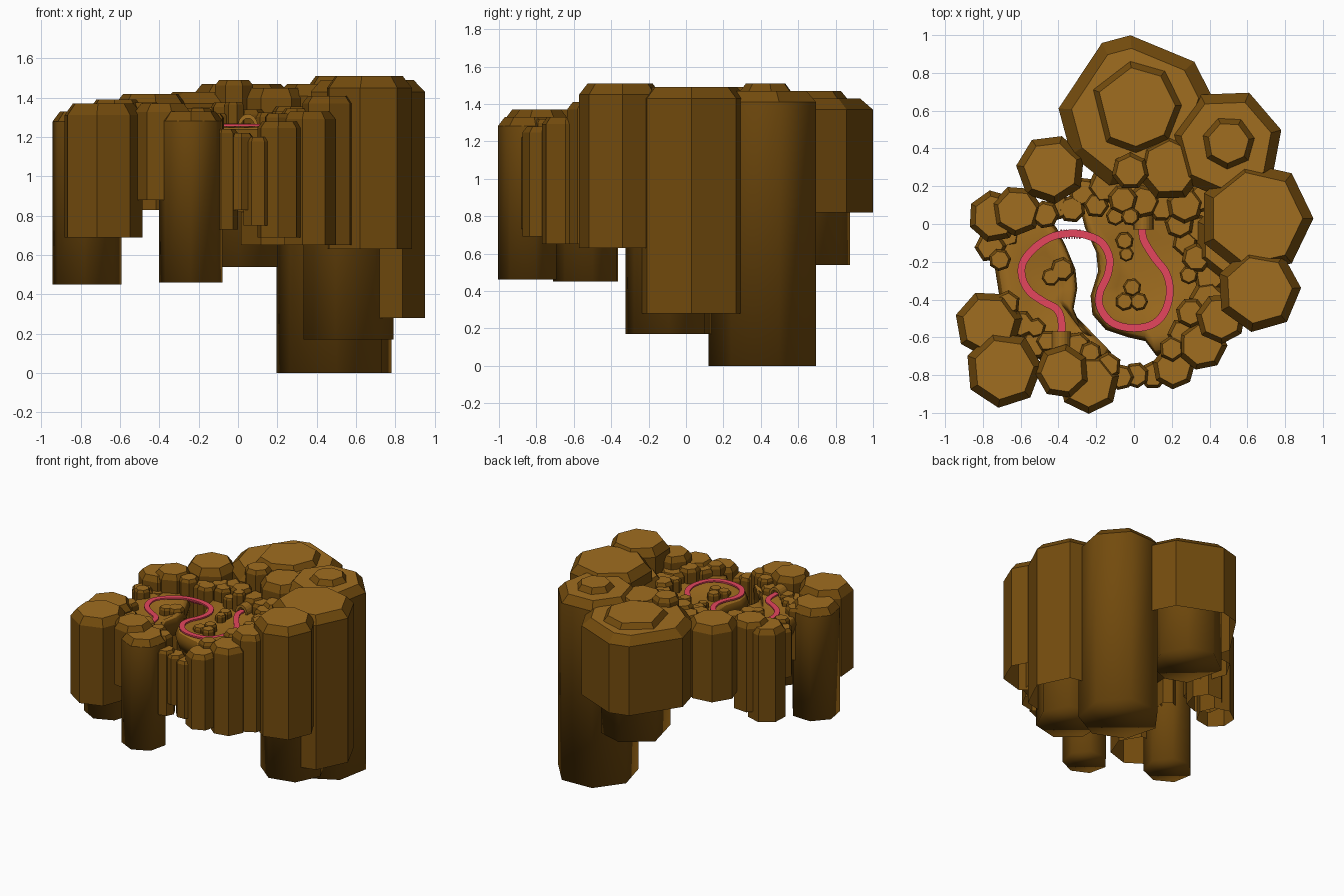
import bpy, bmesh, math, random
from mathutils import Vector

random.seed(4)
cube = bpy.data.objects.get("Cube")
if cube:
    bpy.data.objects.remove(cube, do_unlink=True)


def make_material(name, color):
    mat = bpy.data.materials.new(name)
    mat.use_nodes = True
    mat.diffuse_color = color
    mat.node_tree.nodes["Principled BSDF"].inputs["Base Color"].default_value = color
    return mat


WALL = make_material("dark_wall_rock", (0.17, 0.07, 0.004, 1))
TOP = make_material("light_top_rock", (0.35, 0.153, 0.014, 1))
TRAIL = make_material("red_trail", (0.78, 0.062, 0.11, 1))


def finish(bm, name, *mats):
    bmesh.ops.recalc_face_normals(bm, faces=bm.faces[:])
    mesh = bpy.data.meshes.new(name)
    bm.to_mesh(mesh)
    bm.free()
    for mat in mats:
        mesh.materials.append(mat)
    obj = bpy.data.objects.new(name, mesh)
    bpy.context.collection.objects.link(obj)
    return obj


def bridge_rings(bm, rings):
    faces = []
    for low, high in zip(rings, rings[1:]):
        count = len(low)
        for i in range(count):
            j = (i + 1) % count
            faces.append(bm.faces.new((low[i], low[j], high[j], high[i])))
    return faces


def regular(turn, sides=7):
    return [turn + 360 * i / sides for i in range(sides)]


def column(name, x, y, radius, top, bottom, angles, soft=False):
    """Chamfered prism with a light top: an open faceted shell, or a soft one with a base."""
    chamfer = min(0.02 + radius * 0.12, radius * 0.22)
    drop = min(chamfer * 1.3, 0.06)
    bm = bmesh.new()
    rings = []
    for r, z in ((radius, bottom), (radius, top - drop), (radius - chamfer, top)):
        rings.append([bm.verts.new((x + r * math.cos(math.radians(a)),
                                    y + r * math.sin(math.radians(a)), z)) for a in angles])
    walls = bridge_rings(bm, rings[:2])
    bridge_rings(bm, rings[1:])
    bm.faces.new(rings[-1]).material_index = 1
    if soft:
        for face in walls + [bm.faces.new(rings[0])]:
            face.smooth = True
    return finish(bm, name, WALL, TOP)


# The big back tower and its raised core have uneven sides
column("back_tower", 0.01, 0.59, 0.41, 1.43, 0.82, (13, 41, 94, 116, 177, 213, 250, 310))
column("back_tower_core", 0.01, 0.62, 0.26, 1.47, 0.54, (2, 51, 97, 158, 230, 270, 315), True)

# Deep supporting columns: x, y, radius, top, bottom, turn
soft_columns = {
    "back_right_foot": (0.49, 0.42, 0.30, 1.47, 0.0, 15),
    "inner_support": (0.55, -0.09, 0.24, 1.36, 0.17, 0),
    "front_outer_pillar": (-0.77, -0.53, 0.18, 1.33, 0.45, 10),
    "front_hanging_pillar": (-0.24, -0.84, 0.165, 1.33, 0.46, -90),
}
for name, (*size, turn) in soft_columns.items():
    column(name, *size, regular(turn), True)

# Faceted cliff columns around the rim
cliff_columns = {
    "back_right_cap": (0.50, 0.43, 0.14, 1.51, 1.3, 10),
    "side_tower": (0.645, 0.03, 0.305, 1.49, 0.28, 0),
    "side_front_tower": (0.66, -0.35, 0.225, 1.51, 0.63, 3),
    "back_inner_block": (0.19, 0.30, 0.18, 1.45, 0.65, 40),
    "back_small_cap": (-0.02, 0.28, 0.10, 1.49, 0.9, 90),
    "back_far_block": (-0.44, 0.29, 0.185, 1.42, 0.83, 20),
    "far_side_block": (-0.62, 0.07, 0.135, 1.39, 0.69, 60),
    "far_side_outer_block": (-0.74, 0.04, 0.14, 1.36, 0.63, 100),
    "front_corner_tower": (-0.69, -0.77, 0.205, 1.37, 0.69, 5),
    "front_tunnel_block": (-0.38, -0.78, 0.145, 1.37, 0.88, 30),
    "front_step_tiny": (-0.07, -0.81, 0.07, 1.24, 0.73, 0),
    "front_step_thin": (0.01, -0.8, 0.07, 1.22, 0.83, 20),
    "front_step_small": (0.10, -0.8, 0.075, 1.2, 0.75, 40),
    "front_step_medium": (0.21, -0.76, 0.115, 1.28, 0.69, 10),
    "front_step_large": (0.36, -0.64, 0.135, 1.33, 0.65, 50),
    "front_step_tall": (0.46, -0.50, 0.135, 1.41, 0.65, 15),
}
for name, (*size, turn) in cliff_columns.items():
    column(name, *size, regular(turn))

# Small stones packed round the basin: x, y, radius
back_stones = [
    (-0.27, 0.17, 0.08), (-0.15, 0.2, 0.1), (-0.2, 0.1, 0.07), (-0.33, 0.08, 0.075),
    (-0.47, 0.05, 0.075), (-0.4, 0.09, 0.07), (-0.06, 0.13, 0.08), (0.05, 0.12, 0.09),
    (0.15, 0.09, 0.08), (0.27, 0.1, 0.1), (0.36, 0.14, 0.08), (-0.1, 0.04, 0.05),
    (-0.02, 0.04, 0.05),
]
side_stones = [
    (0.24, 0.0, 0.08), (0.27, -0.1, 0.07), (0.34, -0.03, 0.08), (0.33, -0.18, 0.08),
    (0.4, -0.28, 0.09), (0.29, -0.27, 0.05), (0.39, -0.4, 0.1), (0.3, -0.47, 0.08),
    (0.26, -0.58, 0.085), (0.2, -0.66, 0.07), (0.42, -0.18, 0.08),
]
far_stones = [
    (-0.76, -0.12, 0.085), (-0.71, -0.19, 0.06), (-0.67, -0.06, 0.07), (-0.67, -0.42, 0.07),
    (-0.6, -0.53, 0.075), (-0.52, -0.55, 0.055), (-0.46, -0.62, 0.06), (-0.3, -0.64, 0.07),
    (-0.23, -0.68, 0.06), (-0.14, -0.75, 0.075), (-0.53, -0.64, 0.08), (-0.66, -0.5, 0.07),
]
for group, stones, height in (("back_stone", back_stones, 1.35),
                              ("side_stone", side_stones, 1.33),
                              ("far_stone", far_stones, 1.28)):
    for x, y, radius in stones:
        column(group, x, y, radius, height + random.uniform(-0.03, 0.04), 0.9,
               regular(random.uniform(0, 60), 6 + random.randrange(2)))

# Loose stones standing on the basin floors
floor_stones = [
    (-0.38, -0.24, 0.065), (-0.44, -0.28, 0.05), (-0.01, -0.335, 0.05),
    (-0.05, -0.41, 0.05), (0.025, -0.41, 0.05), (-0.05, -0.09, 0.05), (-0.04, -0.16, 0.04),
]
for x, y, radius in floor_stones:
    column("floor_stone", x, y, radius, 1.27, 1.17, regular(random.uniform(0, 60)))


def basin(name, outline):
    """Smooth dished slab that falls away darkly at its edge."""
    bm = bmesh.new()
    cx = sum(p[0] for p in outline) / len(outline)
    cy = sum(p[1] for p in outline) / len(outline)
    rings = []
    for s, z in ((0.9, 1.1), (1, 1.19), (0.93, 1.24), (0.75, 1.25), (0.45, 1.225), (0.2, 1.215)):
        rings.append([bm.verts.new((cx + (x - cx) * s, cy + (y - cy) * s, z)) for x, y in outline])
    bridge_rings(bm, rings[:3])
    bm.faces.new(rings[0])
    for face in bridge_rings(bm, rings[2:]) + [bm.faces.new(rings[-1])]:
        face.material_index = 1
    for face in bm.faces:
        face.smooth = True
    return finish(bm, name, WALL, TOP)


basin("far_basin_floor", [
    (-0.41, -0.02), (-0.36, -0.12), (-0.31, -0.24), (-0.3, -0.34), (-0.32, -0.45),
    (-0.26, -0.59), (-0.12, -0.68), (-0.17, -0.78), (-0.45, -0.75), (-0.68, -0.6),
    (-0.71, -0.4), (-0.75, -0.15), (-0.74, 0.04), (-0.5, 0.09)])
basin("near_basin_floor", [
    (-0.3, 0.14), (-0.26, -0.02), (-0.2, -0.15), (-0.19, -0.25), (-0.23, -0.38),
    (-0.22, -0.48), (-0.15, -0.56), (-0.03, -0.6), (0.06, -0.62), (0.12, -0.7),
    (0.32, -0.66), (0.49, -0.4), (0.51, -0.1), (0.4, 0.17), (0.0, 0.24)])

# Winding trail ribbon
trail_points = [
    (0.045, 0.0), (0.05, -0.08), (0.11, -0.18), (0.17, -0.26), (0.19, -0.36), (0.16, -0.47),
    (0.09, -0.535), (-0.02, -0.55), (-0.12, -0.52), (-0.18, -0.44), (-0.18, -0.36),
    (-0.14, -0.27), (-0.13, -0.18), (-0.17, -0.1), (-0.25, -0.06), (-0.34, -0.05),
    (-0.44, -0.07), (-0.53, -0.13), (-0.59, -0.21), (-0.59, -0.29), (-0.55, -0.36),
    (-0.48, -0.41), (-0.41, -0.45), (-0.385, -0.51), (-0.385, -0.6)]


def smooth_path(points, steps=5):
    pts = [Vector(p) for p in points]
    pts = [2 * pts[0] - pts[1]] + pts + [2 * pts[-1] - pts[-2]]
    path = []
    for a, b, c, d in zip(pts, pts[1:], pts[2:], pts[3:]):
        for k in range(steps):
            t = k / steps
            path.append(0.5 * (2 * b + (c - a) * t + (2 * a - 5 * b + 4 * c - d) * t * t
                               + (3 * b - a - 3 * c + d) * t ** 3))
    return path + [pts[-2]]


bm = bmesh.new()
path = smooth_path(trail_points)
pairs = []
for i, p in enumerate(path):
    way = (path[min(i + 1, len(path) - 1)] - path[max(i - 1, 0)]).normalized()
    side = Vector((-way.y, way.x)) * 0.02
    pairs.append([bm.verts.new((q.x, q.y, 1.26)) for q in (p + side, p - side)])
for (a, b), (c, d) in zip(pairs, pairs[1:]):
    bm.faces.new((a, b, d, c))
trail = finish(bm, "trail", TRAIL)
solid = trail.modifiers.new("thickness", "SOLIDIFY")
solid.thickness = 0.012
solid.offset = 0

# Sleepers where the trail bridges the gap
for i in range(8):
    bpy.ops.mesh.primitive_cube_add(size=1, location=(-0.385 + i * 0.014, -0.054, 1.252))
    sleeper = bpy.context.object
    sleeper.name = "bridge_sleeper"
    sleeper.scale = (0.006, 0.05, 0.01)
    sleeper.data.materials.append(TRAIL)


def tunnel(name, x, y, length):
    """Half-round arch over the end of the trail."""
    bm = bmesh.new()
    sections = []
    for radius, along in ((0.035, 0), (0.052, 0), (0.052, length), (0.035, length)):
        angles = [math.pi * i / 10 for i in range(11)]
        sections.append([bm.verts.new((x + radius * math.cos(a), y + along,
                                       1.25 + radius * 1.3 * math.sin(a))) for a in angles])
    for low, high in zip(sections, sections[1:] + sections[:1]):
        for i in range(10):
            bm.faces.new((low[i], low[i + 1], high[i + 1], high[i]))
    finish(bm, name, TOP)


tunnel("back_tunnel", 0.05, -0.03, 0.09)
tunnel("front_tunnel", -0.385, -0.67, 0.1)
